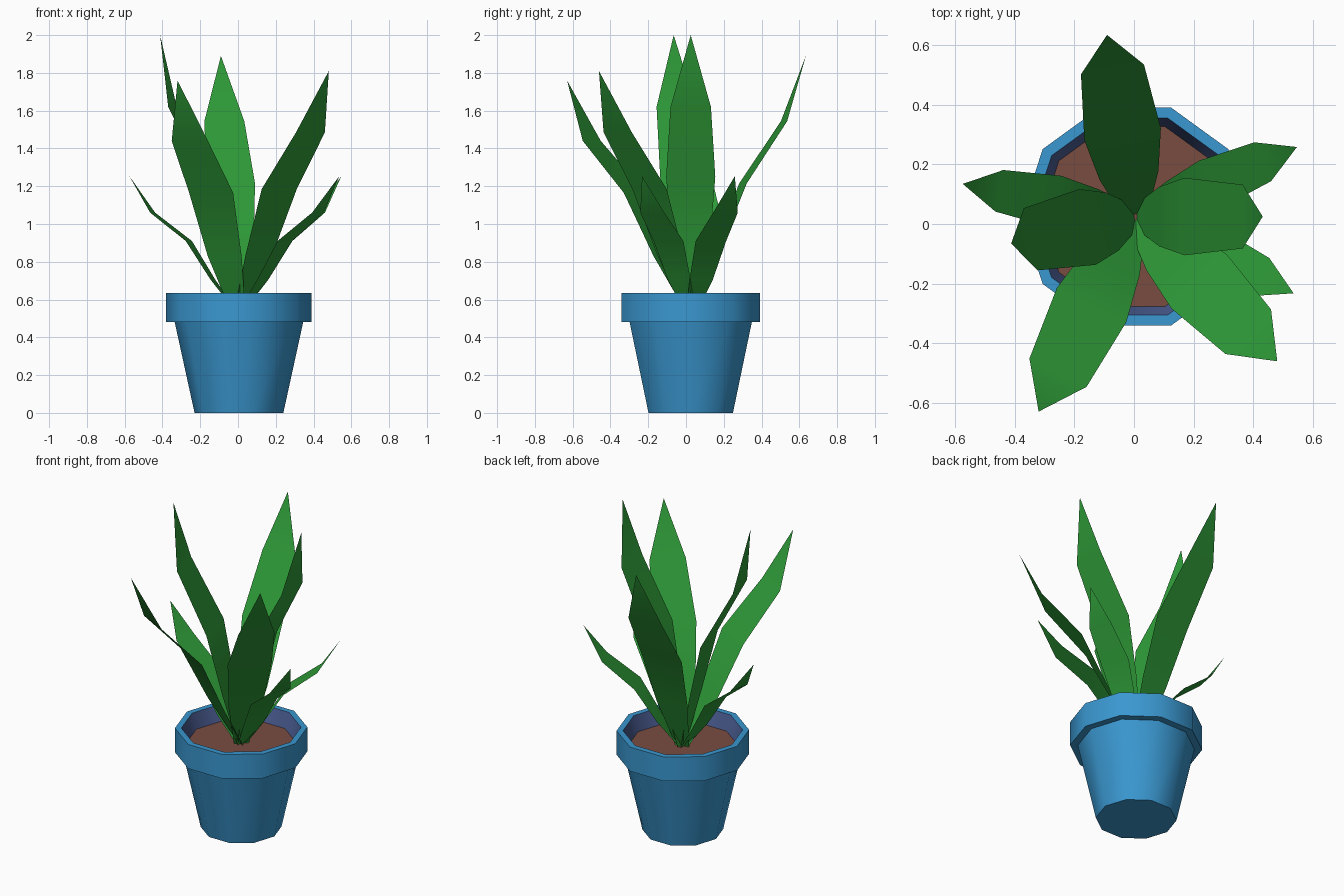
import bpy, math
from mathutils import Vector

if "Cube" in bpy.data.objects:
    bpy.data.objects.remove(bpy.data.objects["Cube"])

CENTRE = Vector((0.005, 0.025, 0))


def material(name, rgb):
    m = bpy.data.materials.new(name)
    m.diffuse_color = (*rgb, 1)
    m.use_nodes = True
    m.node_tree.nodes["Principled BSDF"].inputs["Base Color"].default_value = m.diffuse_color
    return m


blue = material("pot blue", (0.042, 0.31, 0.63))
slate = material("inner slate blue", (0.07, 0.11, 0.29))
brown = material("soil brown", (0.19, 0.073, 0.053))
green = material("leaf green", (0.028, 0.33, 0.04))


def make_object(name, verts, faces, mat):
    mesh = bpy.data.meshes.new(name)
    mesh.from_pydata(verts, [], faces)
    mesh.materials.append(mat)
    obj = bpy.data.objects.new(name, mesh)
    obj.location = CENTRE
    bpy.context.collection.objects.link(obj)
    bpy.ops.object.select_all(action='DESELECT')
    obj.select_set(True)
    bpy.context.view_layer.objects.active = obj
    bpy.ops.object.shade_smooth_by_angle(angle=math.radians(40))
    return obj


def lathe(name, profile, mat, sides=10, close_start=False):
    """Spin (radius, z) points, listed outside-upwards, around z."""
    verts = [(r * math.cos(k * math.tau / sides), r * math.sin(k * math.tau / sides), z)
             for r, z in profile for k in range(sides)]
    faces = []
    for i in range(len(profile) - 1):
        for k in range(sides):
            a, b = i * sides + k, i * sides + (k + 1) % sides
            faces.append((a, b, b + sides, a + sides))
    if close_start:
        faces.append(tuple(reversed(range(sides))))
    return make_object(name, verts, faces, mat)


# Pot with stepped rim, inner wall and soil disc
lathe("pot", [(0.235, 0), (0.34, 0.48), (0.385, 0.48), (0.385, 0.635), (0.348, 0.635)],
      blue, close_start=True)
lathe("pot_inner_wall", [(0.348, 0.635), (0.318, 0.54)], slate)
soil = [(0.318 * math.cos(k * math.tau / 10), 0.318 * math.sin(k * math.tau / 10), 0.54)
        for k in range(10)]
make_object("soil", soil, [tuple(range(10))], brown)


def leaf(name, azimuth, path, widths):
    """Flat pointed strip: path is (reach, z) from the base to the tip."""
    a = math.radians(azimuth)
    out = Vector((math.cos(a), math.sin(a), 0))
    side = Vector((-math.sin(a), math.cos(a), 0))
    verts = []
    for (r, z), w in zip(path, widths):
        p = out * r + Vector((0, 0, z))
        verts += [p - side * w, p + side * w]
    r, z = path[-1]
    verts.append(out * r + Vector((0, 0, z)))
    n = len(widths)
    faces = [(2 * i, 2 * i + 2, 2 * i + 3, 2 * i + 1) for i in range(n - 1)]
    faces.append((2 * n - 2, 2 * n, 2 * n - 1))
    make_object(name, verts, faces, green)


# Leaf shapes, each leaning out by a different amount
BIG = (0.04, 0.10, 0.13, 0.107)
SMALL = (0.027, 0.067, 0.088, 0.071)
upright = [(0, 0.52), (0.08, 0.88), (0.165, 1.25), (0.36, 1.62), (0.427, 2.0)]
steep = [(0, 0.52), (0.14, 0.86), (0.28, 1.215), (0.50, 1.544), (0.617, 1.89)]
leaning = [(0, 0.52), (0.155, 0.845), (0.305, 1.185), (0.541, 1.485), (0.68, 1.81)]
spread = [(0, 0.52), (0.17, 0.83), (0.331, 1.165), (0.585, 1.44), (0.731, 1.76)]
short = [(0, 0.52), (0.14, 0.705), (0.27, 0.91), (0.465, 1.06), (0.59, 1.253)]

leaf("right_upright_leaf", 0, upright, BIG)
leaf("left_upright_leaf", 192.2, upright, BIG)
leaf("back_leaf", 98.9, steep, BIG)
leaf("front_right_leaf", -45.6, leaning, BIG)
leaf("front_left_leaf", 243.6, spread, BIG)
for name, azimuth in (("left", 169.3), ("back_right", 23.3), ("right", -25.9)):
    leaf(name + "_short_leaf", azimuth, short, SMALL)
